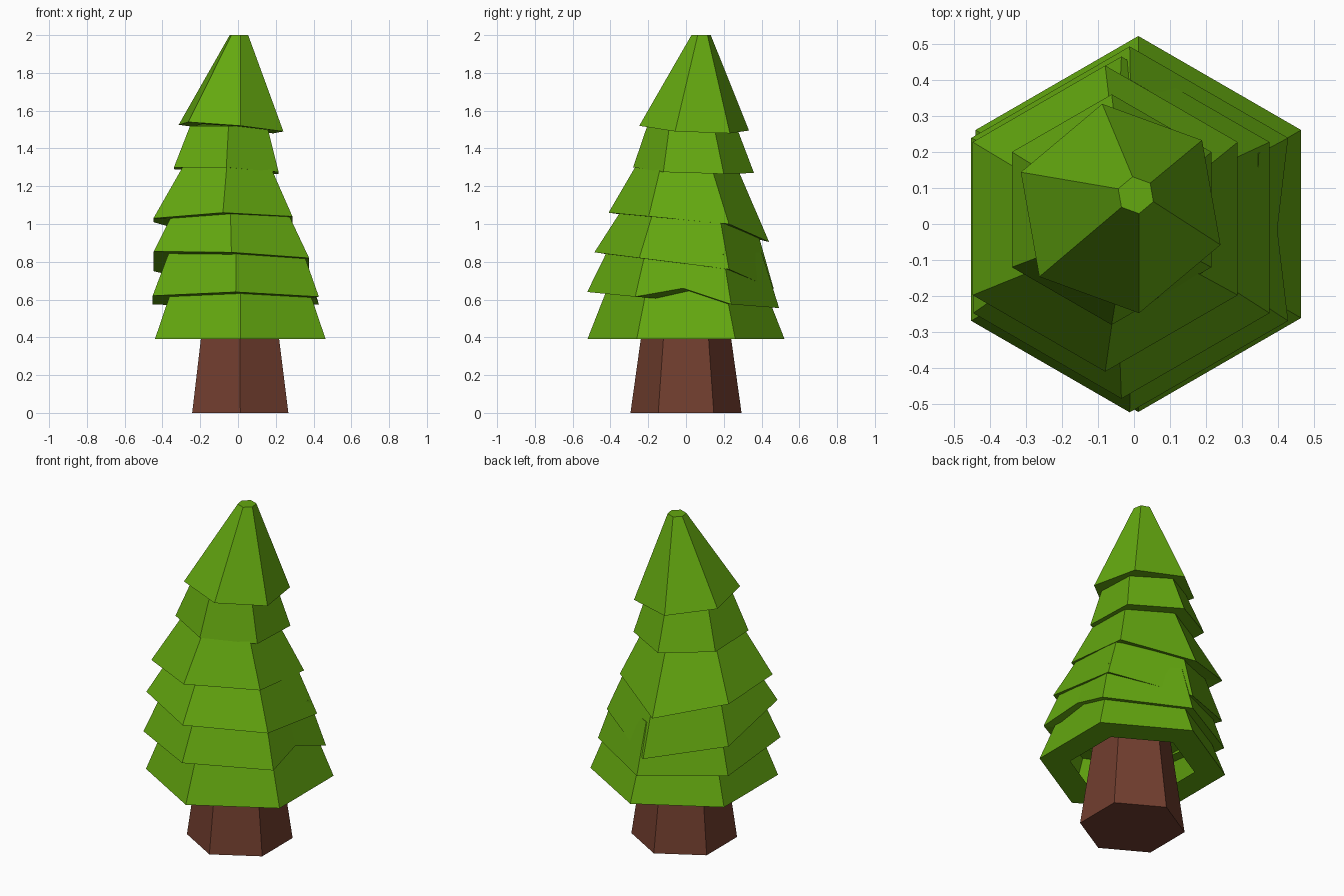
import bpy
import bmesh
from math import cos, sin, radians
from mathutils import Vector

default = bpy.data.objects.get("Cube")
if default:
    bpy.data.objects.remove(default, do_unlink=True)


def make_material(name, colour):
    mat = bpy.data.materials.new(name)
    mat.use_nodes = True
    mat.diffuse_color = colour
    bsdf = mat.node_tree.nodes["Principled BSDF"]
    bsdf.inputs["Base Color"].default_value = colour
    bsdf.inputs["Roughness"].default_value = 0.9
    return mat


green = make_material("leaf_green", (0.127, 0.392, 0.005, 1))
brown = make_material("bark_brown", (0.165, 0.048, 0.028, 1))


def hexagon(bm, x, y, radius, heights, turn=0):
    """Six vertices, starting at the front corner and going by the left side."""
    ring = []
    for i, z in enumerate(heights):
        a = radians(60 * i - 90 + turn)
        ring.append(bm.verts.new((x + radius * cos(a), y + radius * sin(a), z)))
    return ring


def bridge(bm, lower, upper):
    for i in range(6):
        j = (i + 1) % 6
        bm.faces.new((lower[i], lower[j], upper[j], upper[i]))


def finish(bm, name, mat):
    mesh = bpy.data.meshes.new(name)
    bm.to_mesh(mesh)
    bm.free()
    mesh.materials.append(mat)
    obj = bpy.data.objects.new(name, mesh)
    bpy.context.collection.objects.link(obj)
    return obj


def fold_side(bm, bottom, top, offset):
    """Crease one wall down its middle and lift the middle of its lower edge."""
    mids = []
    for ring in (bottom, top):
        edge = bm.edges.get((ring[1], ring[2]))
        mids.append(bmesh.utils.edge_split(edge, ring[1], 0.5)[1])
    bmesh.ops.connect_verts(bm, verts=mids)
    mids[0].co += Vector(offset)


def branch_tier(name, base, heights, tip, turn=0, fold=None):
    """Tilted hexagonal skirt with a closed top and a rim around an open underside."""
    bm = bmesh.new()
    x, y, radius = base
    tip_x, tip_y, tip_radius, tip_z = tip
    bottom = hexagon(bm, x, y, radius, heights, turn)
    top = hexagon(bm, tip_x, tip_y, tip_radius, [tip_z] * 6, turn)
    middle = sum(heights) / 6
    inner = hexagon(bm, x, y, radius * 0.67,
                    [middle + (z - middle) * 0.67 for z in heights], turn)
    bridge(bm, bottom, top)
    bridge(bm, inner, bottom)
    bm.faces.new(top)
    if fold:
        fold_side(bm, bottom, top, fold)
    finish(bm, name, green)


# Trunk
bm = bmesh.new()
foot = hexagon(bm, 0.012, 0, 0.294, [0] * 6)
neck = hexagon(bm, 0.01, 0, 0.21, [0.6] * 6)
bridge(bm, foot, neck)
bm.faces.new(neck)
bm.faces.new(foot[::-1])
finish(bm, "trunk", brown)

# Branch tiers, from the ground up
branch_tier("lowest_branches", (0.012, 0, 0.522), [0.39] * 6,
            (0.012, 0, 0.42, 0.65))
branch_tier("low_branches", (-0.012, -0.015, 0.508),
            [0.64, 0.615, 0.575, 0.555, 0.575, 0.62],
            (-0.01, -0.01, 0.41, 0.85), fold=(-0.03, 0, 0.065))
branch_tier("lower_middle_branches", (-0.035, -0.01, 0.475),
            [0.85, 0.82, 0.76, 0.655, 0.75, 0.855],
            (-0.04, 0, 0.35, 1.06))
branch_tier("upper_middle_branches", (-0.08, 0.015, 0.425),
            [1.06, 1.04, 1.0, 0.905, 1.01, 1.03],
            (-0.06, 0, 0.27, 1.3))
branch_tier("high_branches", (-0.062, 0.04, 0.32),
            [1.3, 1.275, 1.265, 1.27, 1.29, 1.3],
            (-0.05, 0.03, 0.235, 1.52))
branch_tier("treetop", (-0.037, 0.043, 0.295),
            [1.52, 1.49, 1.48, 1.495, 1.525, 1.54],
            (0.005, 0.08, 0.052, 2.0), turn=10)
